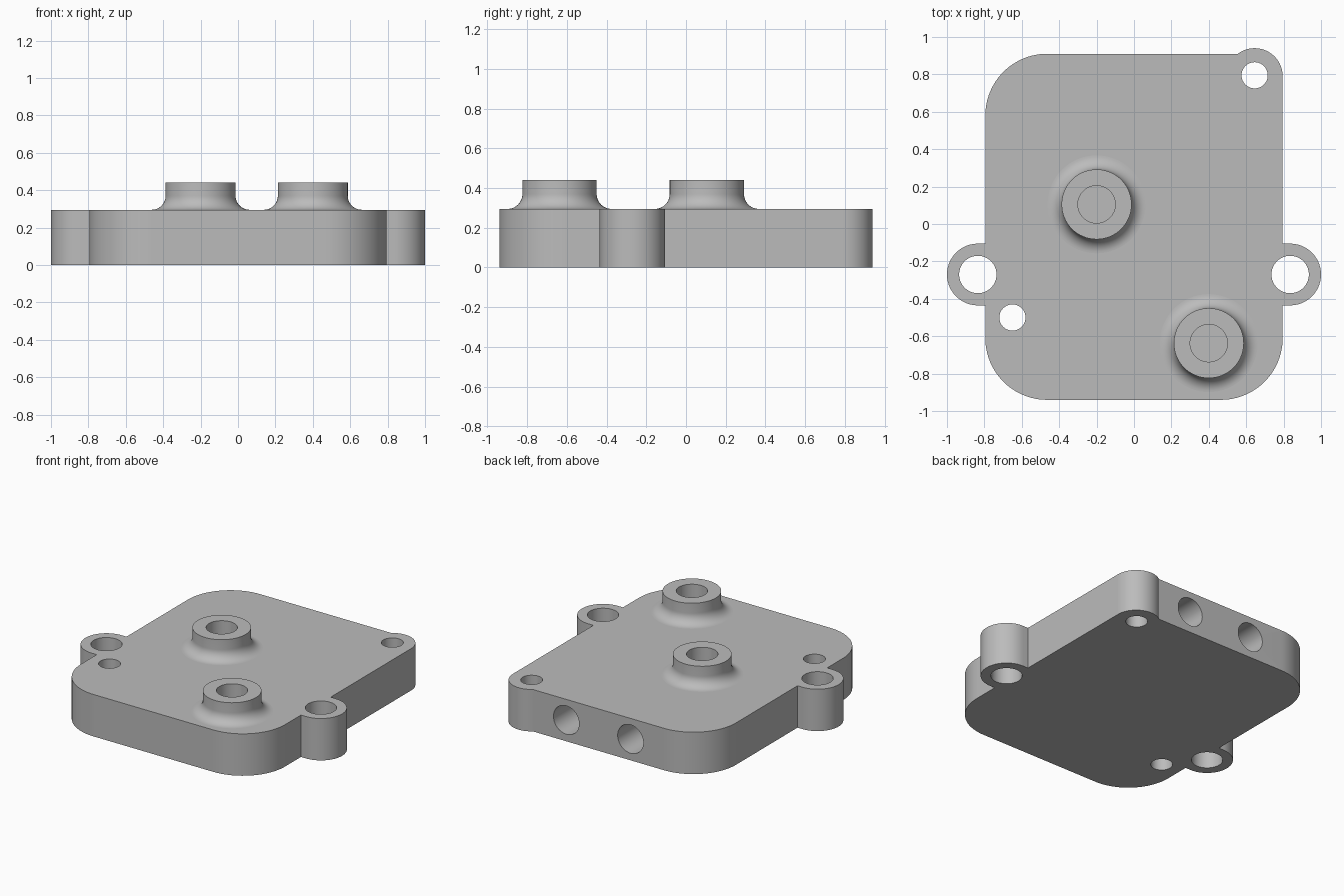
import bpy
import bmesh
from math import radians, cos, sin, pi
from mathutils import Matrix, Vector

cube = bpy.data.objects.get("Cube")
if cube:
    bpy.data.objects.remove(cube, do_unlink=True)

grey = bpy.data.materials.new("plain grey")
grey.use_nodes = True
colour = (0.5, 0.5, 0.5, 1)
grey.diffuse_color = colour
grey.node_tree.nodes["Principled BSDF"].inputs["Base Color"].default_value = colour

HEIGHT = 0.295
BOSS_TOP = 0.44


def make_object(name, bm):
    bmesh.ops.recalc_face_normals(bm, faces=bm.faces)
    mesh = bpy.data.meshes.new(name)
    bm.to_mesh(mesh)
    bm.free()
    mesh.materials.append(grey)
    obj = bpy.data.objects.new(name, mesh)
    bpy.context.collection.objects.link(obj)
    return obj


def arc(x, y, r, start, end, steps=24):
    angles = [radians(start + (end - start) * i / steps) for i in range(steps + 1)]
    return [(x + r * cos(a), y + r * sin(a)) for a in angles]


def combine(target, tool, operation):
    mod = target.modifiers.new(operation, "BOOLEAN")
    mod.operation = operation
    mod.solver = "EXACT"
    mod.object = tool
    bpy.context.view_layer.objects.active = target
    bpy.ops.object.modifier_apply(modifier=mod.name)
    bpy.data.objects.remove(tool, do_unlink=True)


def drill(target, start, end, radius):
    start, end = Vector(start), Vector(end)
    axis = end - start
    turn = axis.to_track_quat("Z", "Y").to_matrix().to_4x4()
    bm = bmesh.new()
    bmesh.ops.create_cone(bm, cap_ends=True, segments=64, radius1=radius, radius2=radius,
                          depth=axis.length, matrix=Matrix.Translation((start + end) / 2) @ turn)
    cutter = make_object("hole_cutter", bm)
    cutter.hide_render = True
    combine(target, cutter, "DIFFERENCE")


# Housing plate: rounded corners, side ears and one corner lobe
outline = (arc(0.465, -0.61, 0.33, -90, 0)
           + [(0.795, -0.435)] + arc(0.835, -0.27, 0.165, -90, 90, 40) + [(0.795, -0.105)]
           + arc(0.645, 0.79, 0.15, 0, 127)
           + arc(-0.465, 0.58, 0.33, 90, 180)
           + [(-0.795, -0.105)] + arc(-0.835, -0.27, 0.165, 90, 270, 40) + [(-0.795, -0.435)]
           + arc(-0.465, -0.61, 0.33, 180, 270))
bm = bmesh.new()
base = bm.faces.new([bm.verts.new((x, y, 0)) for x, y in outline])
walls = bmesh.ops.extrude_face_region(bm, geom=[base], use_keep_orig=True)
bmesh.ops.translate(bm, vec=(0, 0, HEIGHT),
                    verts=[v for v in walls["geom"] if isinstance(v, bmesh.types.BMVert)])
housing = make_object("housing", bm)

# Round ports with a flared foot, lathed and merged into the plate
ports = [(-0.2, 0.105), (0.4, -0.637)]
flare = 0.075
profile = [(0, 0.2), (0.187 + flare, 0.2)]
profile += arc(0.187 + flare, HEIGHT + flare, flare, 270, 180, 12)
profile += [(0.187, BOSS_TOP), (0, BOSS_TOP)]
for px, py in ports:
    bm = bmesh.new()
    verts = [bm.verts.new((r, 0, z)) for r, z in profile]
    edges = [bm.edges.new(pair) for pair in zip(verts, verts[1:])]
    bmesh.ops.spin(bm, geom=verts + edges, cent=(0, 0, 0), axis=(0, 0, 1),
                   angle=2 * pi, steps=64)
    bmesh.ops.remove_doubles(bm, verts=bm.verts, dist=0.0005)
    bmesh.ops.translate(bm, vec=(px, py, 0), verts=bm.verts)
    combine(housing, make_object("port", bm), "UNION")

# Blind bores in the ports
for px, py in ports:
    drill(housing, (px, py, 0.6), (px, py, 0.16), 0.1)

# Mounting holes through the ears, lobe and plate
for hx, hy, r in [(0.835, -0.27, 0.1), (-0.835, -0.27, 0.1),
                  (0.645, 0.795, 0.07), (-0.65, -0.5, 0.07)]:
    drill(housing, (hx, hy, -0.2), (hx, hy, 0.6), r)

# Two bores in the back wall
for hx in (-0.205, 0.295):
    drill(housing, (hx, 1.2, 0.15), (hx, 0.45, 0.15), 0.1)

# Smooth the curved walls, keep the large planes flat
bpy.ops.object.select_all(action="DESELECT")
housing.select_set(True)
bpy.context.view_layer.objects.active = housing
bpy.ops.object.shade_smooth_by_angle(angle=radians(30))
for poly in housing.data.polygons:
    if abs(poly.normal.z) > 0.999 or poly.area > 0.05:
        poly.use_smooth = False
